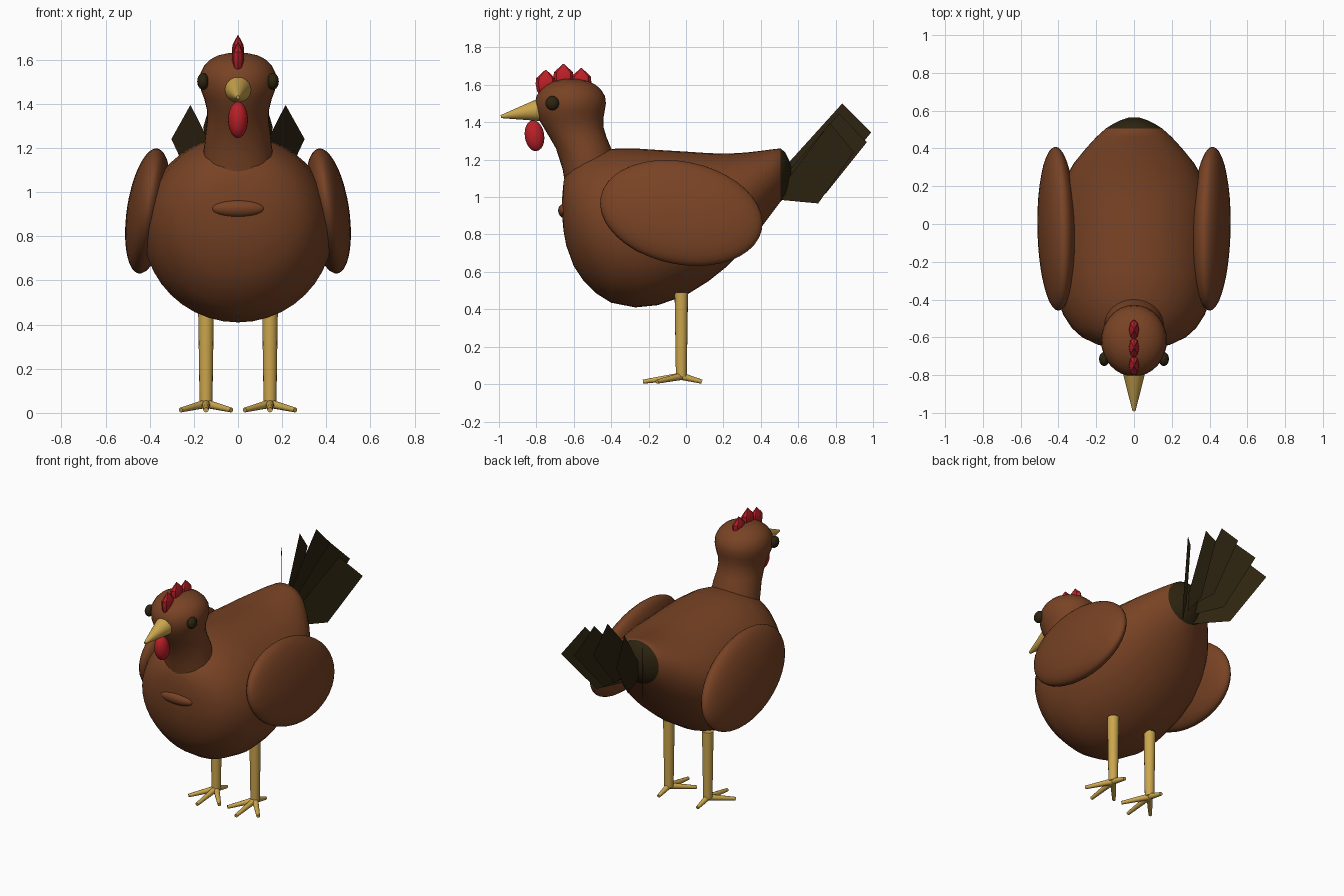
import bpy, bmesh, math
from mathutils import Vector, Matrix

if "Cube" in bpy.data.objects:
    bpy.data.objects.remove(bpy.data.objects["Cube"])


def material(name, rgb):
    m = bpy.data.materials.new(name)
    m.diffuse_color = (*rgb, 1)
    m.use_nodes = True
    m.node_tree.nodes["Principled BSDF"].inputs["Base Color"].default_value = m.diffuse_color
    return m


BROWN = material("brown_plumage", (0.19, 0.056, 0.018))
DARK = material("dark_tail", (0.026, 0.017, 0.005))
YELLOW = material("yellow_horn", (0.60, 0.38, 0.075))
RED = material("red_comb", (0.50, 0.014, 0.02))


def finish(name, bm, mats, smooth=40):
    """Turn a bmesh into a named, shaded object."""
    me = bpy.data.meshes.new(name)
    bm.to_mesh(me)
    bm.free()
    ob = bpy.data.objects.new(name, me)
    bpy.context.collection.objects.link(ob)
    for m in mats:
        me.materials.append(m)
    if smooth:
        bpy.ops.object.select_all(action='DESELECT')
        ob.select_set(True)
        bpy.context.view_layer.objects.active = ob
        bpy.ops.object.shade_smooth_by_angle(angle=math.radians(smooth))
    return ob


def loft(name, rings, mats, n=32, smooth=40):
    """Skin elliptical rings given as (centre, half axis u, half axis v)."""
    bm = bmesh.new()
    loops = []
    for c, u, v in rings:
        angles = [2 * math.pi * i / n for i in range(n)]
        loops.append([bm.verts.new(Vector(c) + Vector(u) * math.cos(a) + Vector(v) * math.sin(a))
                      for a in angles])
    for a, b in zip(loops, loops[1:]):
        for i in range(n):
            j = (i + 1) % n
            bm.faces.new((a[i], a[j], b[j], b[i]))
    bm.faces.new(loops[0][::-1])
    bm.faces.new(loops[-1])
    bmesh.ops.recalc_face_normals(bm, faces=bm.faces)
    return finish(name, bm, mats, smooth)


def ellipsoid(name, loc, radii, mat, rot=(0, 0, 0), seg=32):
    bm = bmesh.new()
    bmesh.ops.create_uvsphere(bm, u_segments=seg, v_segments=seg // 2, radius=1)
    ob = finish(name, bm, [mat], 60)
    ob.location, ob.scale = loc, radii
    ob.rotation_euler = [math.radians(a) for a in rot]
    return ob


def rod(name, p, q, r1, r2, mat, n=16):
    """Tapered rod from p to q."""
    p, q = Vector(p), Vector(q)
    bm = bmesh.new()
    d = q - p
    mtx = Matrix.Translation((p + q) / 2) @ d.to_track_quat('Z', 'Y').to_matrix().to_4x4()
    bmesh.ops.create_cone(bm, cap_ends=True, segments=n, radius1=r1, radius2=r2,
                          depth=d.length, matrix=mtx)
    return finish(name, bm, [mat])


# Body: rings along y as (y, bottom z, top z, half width)
BODY = [(-.662, .90, 1.00, .05), (-.655, .82, 1.08, .12), (-.64, .74, 1.13, .19),
        (-.60, .63, 1.18, .275), (-.55, .555, 1.215, .33), (-.48, .485, 1.24, .375),
        (-.40, .435, 1.258, .405), (-.27, .41, 1.26, .43), (-.15, .422, 1.252, .43),
        (0, .475, 1.243, .425), (.12, .55, 1.235, .41), (.22, .63, 1.232, .375),
        (.32, .735, 1.238, .32), (.40, .835, 1.247, .255), (.46, .915, 1.255, .20),
        (.505, .975, 1.26, .15), (.53, 1.0, 1.24, .11), (.55, 1.04, 1.2, .07),
        (.565, 1.09, 1.15, .025)]
body = loft("body", [((0, y, (lo + hi) / 2), (w, 0, 0), (0, 0, (hi - lo) / 2))
                     for y, lo, hi, w in BODY], [BROWN, DARK], 40, 80)
for f in body.data.polygons:
    f.material_index = int(f.center.y > .507)

# Neck and head: rings along z as (z, front y, back y, half width)
HEAD = [(1.0, -.635, -.36, .17), (1.15, -.66, -.375, .16), (1.26, -.695, -.40, .148),
        (1.32, -.73, -.425, .14), (1.37, -.76, -.44, .14), (1.42, -.79, -.442, .152),
        (1.46, -.803, -.435, .167), (1.50, -.807, -.428, .174), (1.54, -.80, -.433, .17),
        (1.575, -.775, -.455, .153), (1.60, -.745, -.483, .128), (1.62, -.705, -.525, .09),
        (1.63, -.66, -.57, .045)]
loft("head_and_neck", [((0, (a + b) / 2, z), (w, 0, 0), (0, (b - a) / 2, 0))
                       for z, a, b, w in HEAD], [BROWN], 32, 80)

# Small breast tuft
ellipsoid("breast_tuft", (0, -.648, .925), (.12, .035, .04), BROWN, (20, 0, 0), 24)

# Beak
rod("beak", (0, -.77, 1.468), (0, -.99, 1.43), .064, .008, YELLOW, 24)

# Wattle
ellipsoid("wattle", (0, -.81, 1.328), (.045, .052, .083), RED, (8, 0, 0), 24)

# Comb: three faceted buds with pointed tips
for i, (y, lo, hi) in enumerate([(-.75, 1.54, 1.68), (-.655, 1.56, 1.712), (-.56, 1.57, 1.69)]):
    prof = [(lo, .5), (lo + .025, .85), (hi - .075, 1), (hi - .045, .95), (hi, .05)]
    loft(f"comb_{i}", [((0, y, z), (0, .054 * r, 0), (.027 * r, 0, 0)) for z, r in prof],
         [RED], 8, 30)

# Tail feathers: flat upright blades fanned around the tail
BLADE = [(.05, 1.09), (.31, 1.07), (.54, 1.345), (.385, 1.5), (.05, 1.13)]
for i in range(-2, 3):
    a = math.radians(17 * i)
    bm = bmesh.new()
    bm.faces.new([bm.verts.new((r * math.sin(a), .45 + r * math.cos(a), z - .052 * abs(i)))
                  for r, z in BLADE])
    finish(f"tail_feather_{i + 2}", bm, [DARK], 0)

# Paired parts
for s, side in ((1, "right"), (-1, "left")):
    ellipsoid(f"wing_{side}", (s * .408, -.025, .915), (.096, .44, .277), BROWN,
              (-12, -8.5 * s, 0), 40)
    ellipsoid(f"eye_{side}", (s * .158, -.715, 1.502), (.027, .037, .038), DARK, seg=20)
    x, y = s * .145, -.025
    rod(f"leg_{side}", (x, y, .04), (x, y, .49), .029, .036, YELLOW)
    toes = [(0, -.205), (.115, -.13), (-.115, -.13), (0, .11)]
    for k, (dx, dy) in enumerate(toes):
        rod(f"toe_{side}_{k}", (x, y, .042), (x + dx, y + dy, .013), .02, .011, YELLOW, 10)
